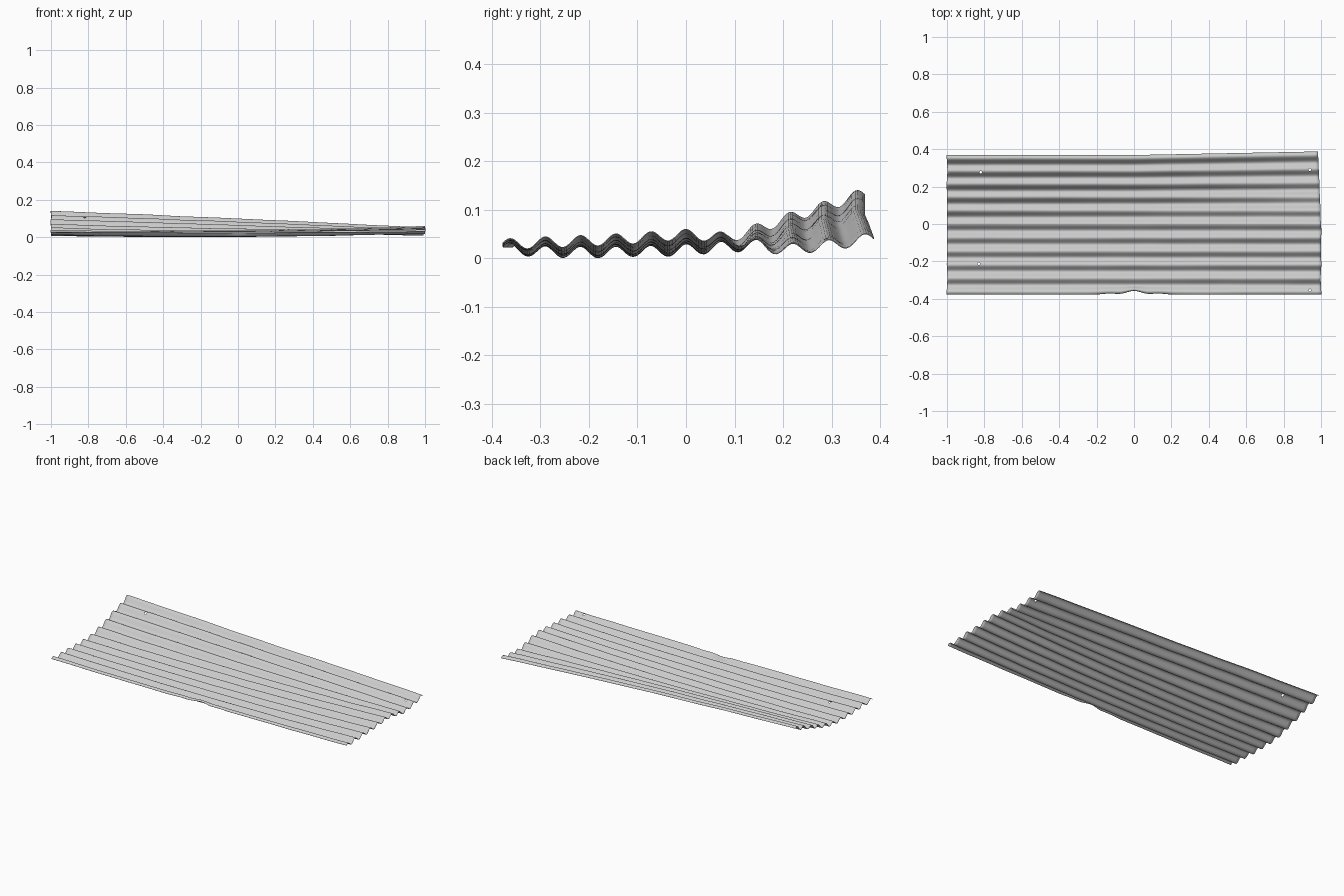
import bpy, math
from mathutils import noise, Vector

if "Cube" in bpy.data.objects:
    bpy.data.objects.remove(bpy.data.objects["Cube"])

NX, NY = 110, 150
PITCH, AMP = 0.0725, 0.0115

# Mean sheet height across the width at the left end, middle and right end
YS = [-0.38, -0.30, -0.20, -0.10, 0.0, 0.10, 0.15, 0.20, 0.25, 0.30, 0.38]
LEFT = [.026, .025, .022, .021, .024, .047, .061, .078, .094, .109, .134]
MID = [.021, .016, .015, .017, .022, .026, .035, .048, .061, .073, .092]
RIGHT = [.029, .033, .037, .042, .049, .040, .028, .020, .023, .029, .043]


def curve(vals, y):
    """Smooth interpolation through the profile points."""
    y = max(YS[0], min(YS[-1], y))
    i = 0
    while i < len(YS) - 2 and y > YS[i + 1]:
        i += 1

    def slope(k):
        a, b = max(k - 1, 0), min(k + 1, len(YS) - 1)
        return (vals[b] - vals[a]) / (YS[b] - YS[a])
    h = YS[i + 1] - YS[i]
    t = (y - YS[i]) / h
    return ((2*t**3 - 3*t**2 + 1) * vals[i] + (t**3 - 2*t**2 + t) * h * slope(i)
            + (3*t**2 - 2*t**3) * vals[i + 1] + (t**3 - t**2) * h * slope(i + 1))


def sheet_point(x, v):
    """Bent corrugated surface with small dents."""
    l, m, r = (curve(p, v) for p in (LEFT, MID, RIGHT))
    z = m + (r - l) / 2 * x + ((r + l) / 2 - m) * x * x
    z += AMP * math.cos(2 * math.pi * v / PITCH)
    z += 0.002 * noise.noise(Vector((x * 5, v * 14, 2.0)))
    back = max(0.0, v) / 0.38
    y = v * (1 + (0.965 + 0.05 * max(0, x) - 1) * back)
    # ragged ends and a crumpled front edge
    front = max(0.0, (-v - 0.33) / 0.05)
    y += front * 0.014 * math.exp(-(x / 0.13) ** 2) * (1 + 0.5 * math.cos(x * 40))
    end = max(0.0, abs(x) - 0.9) / 0.1
    px = x + end * 0.004 * noise.noise(Vector((x, v * 12, 5.0)))
    if x > 0:
        px -= 0.016 * x * max(0, v) / 0.38
    return (px, y, z)


# Corrugated sheet
verts = [sheet_point(-1 + 2 * i / NX, -0.378 + 0.76 * j / NY)
         for i in range(NX + 1) for j in range(NY + 1)]
low = min(p[2] for p in verts)
verts = [(x, y, z - low + 0.002) for x, y, z in verts]
W = NY + 1
faces = [(i * W + j, (i + 1) * W + j, (i + 1) * W + j + 1, i * W + j + 1)
         for i in range(NX) for j in range(NY)]
mesh = bpy.data.meshes.new("corrugated_sheet")
mesh.from_pydata(verts, [], faces)
sheet = bpy.data.objects.new("corrugated_sheet", mesh)
bpy.context.collection.objects.link(sheet)
solid = sheet.modifiers.new("thickness", 'SOLIDIFY')
solid.thickness = 0.002
solid.offset = -1

# Nail holes near the corners
for n, (x, y) in enumerate([(-0.82, 0.277), (-0.83, -0.212), (0.94, 0.29), (0.94, -0.355)]):
    bpy.ops.mesh.primitive_cylinder_add(vertices=10, radius=0.007, depth=0.5, location=(x, y, 0.05))
    cutter = bpy.context.object
    cutter.name = f"nail_hole_cutter_{n + 1}"
    cutter.hide_render = True
    cutter.display_type = 'WIRE'
    cut = sheet.modifiers.new("nail_hole", 'BOOLEAN')
    cut.operation = 'DIFFERENCE'
    cut.object = cutter
    cutter.hide_set(True)

bpy.ops.object.select_all(action='DESELECT')
bpy.context.view_layer.objects.active = sheet
sheet.select_set(True)
bpy.ops.object.shade_smooth_by_angle(angle=math.radians(50))
